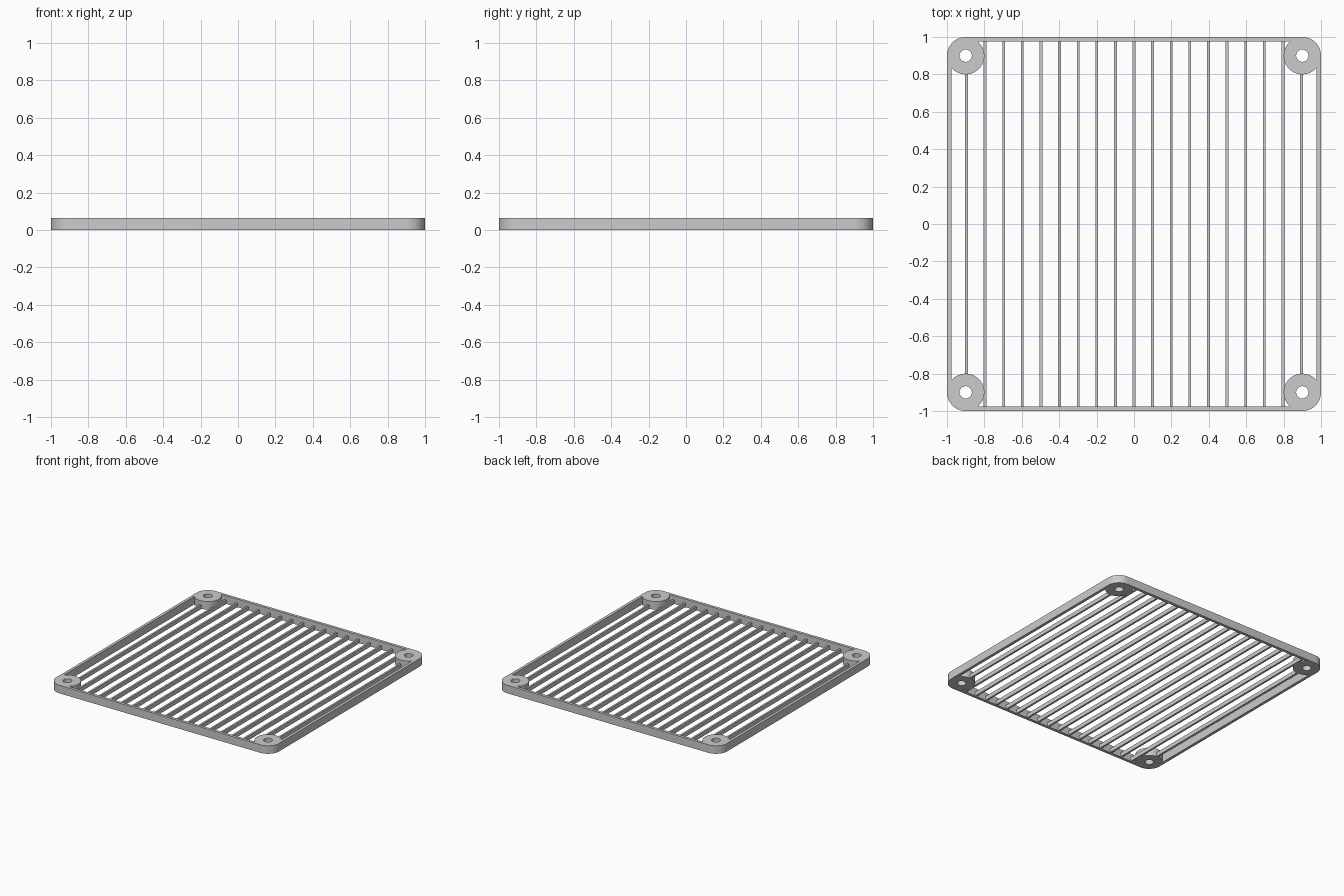
import bpy, math

if "Cube" in bpy.data.objects:
    bpy.data.objects.remove(bpy.data.objects["Cube"])

HEIGHT = 0.065
CENTRE, RADIUS, HOLE = 0.9, 0.1, 0.033   # corner bosses
INNER = 0.977                            # inside face of the frame walls
SLAT_WIDTH, SLAT_HEIGHT = 0.015, 0.033

grey = bpy.data.materials.new("light grey")
grey.diffuse_color = (0.6, 0.6, 0.6, 1)
grey.use_nodes = True
grey.node_tree.nodes["Principled BSDF"].inputs["Base Color"].default_value = grey.diffuse_color


def arc(corner, start, end, radius, steps):
    """Points on an arc about the boss in one of the four corners."""
    turn = corner * math.pi / 2
    cx = CENTRE * math.sqrt(2) * math.cos(turn + math.pi / 4)
    cy = CENTRE * math.sqrt(2) * math.sin(turn + math.pi / 4)
    return [(cx + radius * math.cos(turn + start + (end - start) * i / steps),
             cy + radius * math.sin(turn + start + (end - start) * i / steps))
            for i in range(steps + 1)]


def add_loop(curve, points):
    spline = curve.splines.new('POLY')
    spline.points.add(len(points) - 1)
    for p, (x, y) in zip(spline.points, points):
        p.co = (x, y, 0, 1)
    spline.use_cyclic_u = True


# Frame: rounded square outline, opening that wraps the bosses, screw holes
curve = bpy.data.curves.new("frame", 'CURVE')
curve.dimensions = '2D'
curve.fill_mode = 'BOTH'
curve.extrude = HEIGHT / 2
a = math.acos((INNER - CENTRE) / RADIUS)
outline, opening = [], []
for c in range(4):
    outline += arc(c, 0, math.pi / 2, RADIUS, 16)
    opening += arc(c, -a, a - 1.5 * math.pi, RADIUS, 32)
    add_loop(curve, arc(c, 0, 2 * math.pi, HOLE, 32)[:-1])
add_loop(curve, outline)
add_loop(curve, opening)
frame = bpy.data.objects.new("frame", curve)
frame.location.z = HEIGHT / 2
bpy.context.collection.objects.link(frame)
bpy.context.view_layer.objects.active = frame
frame.select_set(True)
bpy.ops.object.convert(target='MESH')
frame = bpy.context.object
frame.data.materials.clear()
frame.data.materials.append(grey)

# Weld the caps to the walls so smooth shading works
weld = frame.modifiers.new("weld", 'WELD')
weld.merge_threshold = 0.0002
bpy.ops.object.modifier_apply(modifier="weld")
bpy.ops.object.shade_smooth_by_angle(angle=math.radians(30))

# Slats: thin bars along the bottom; the outermost pair stops at the bosses
for i in range(-9, 10):
    half = 0.802 if abs(i) == 9 else 0.98
    bpy.ops.mesh.primitive_cube_add(size=1, location=(i * 0.0995, 0, SLAT_HEIGHT / 2))
    slat = bpy.context.object
    slat.name = "slat"
    slat.scale = (SLAT_WIDTH, 2 * half, SLAT_HEIGHT)
    bpy.ops.object.transform_apply(location=False, rotation=False, scale=True)
    slat.data.materials.append(grey)
